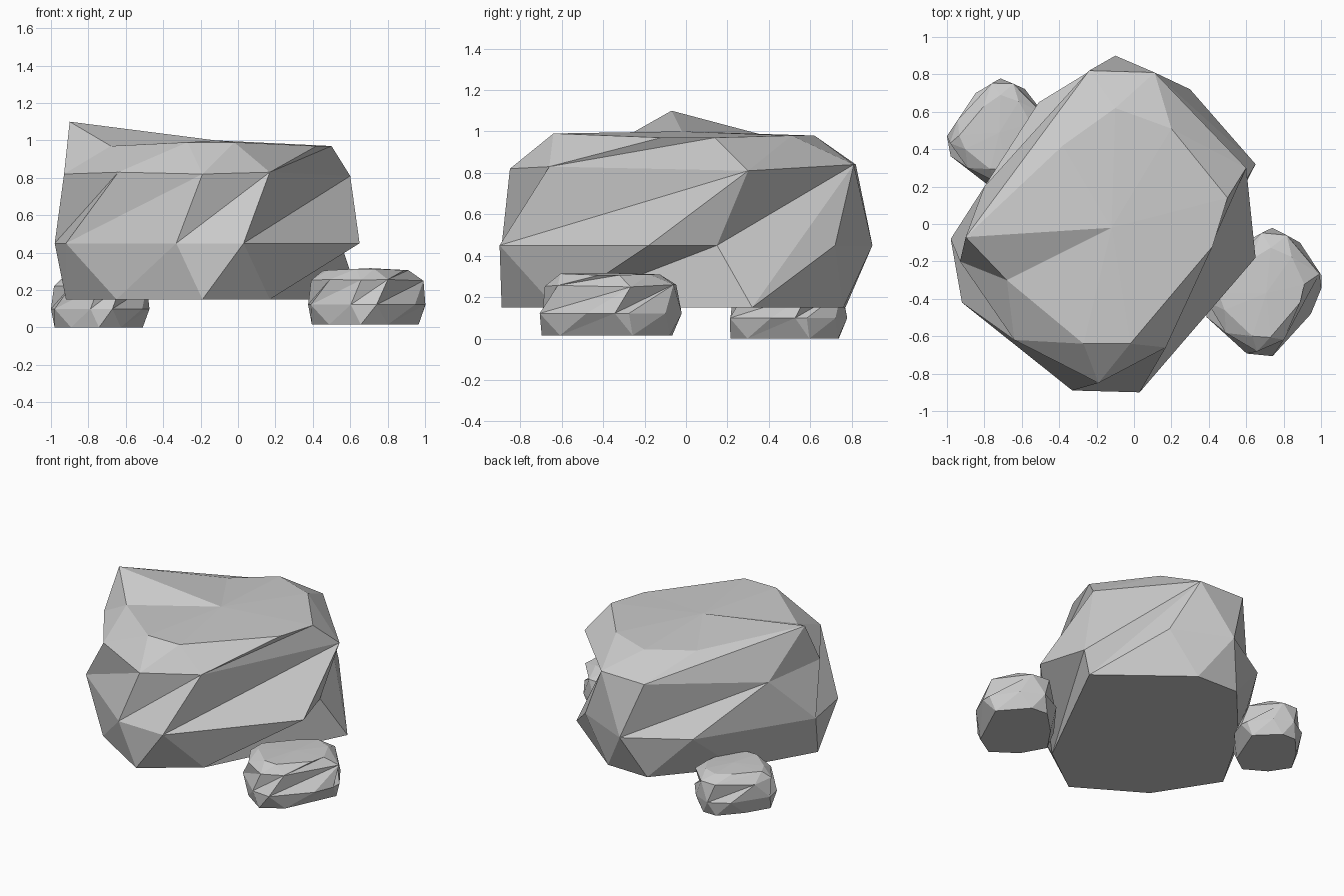
import bpy, bmesh
from mathutils import Matrix, Vector

if "Cube" in bpy.data.objects:
    bpy.data.objects.remove(bpy.data.objects["Cube"])

# Rock cross-sections, counter-clockwise from the front
BASE = [(x, y, .15) for x, y in [(-.19, -.89), (.17, -.63), (.65, .32), (.09, .76),
                                 (-.23, .77), (-.63, .31), (-.92, -.19), (-.65, -.61)]]
WAIST = [(x, y, .45) for x, y in [(-.33, -.89), (.03, -.9), (.65, -.18), (.55, .15), (.65, .32),
                                  (.3, .72), (-.1, .9), (-.51, .65), (-.98, -.08), (-.92, -.42)]]
WAIST[4] = BASE[2]      # here the upper facet runs right down to the base
SHOULDER = [(-.19, -.85, .82), (.17, -.66, .83), (.6, .3, .81), (.11, .81, .84),
            (-.24, .82, .84), (-.8, .2, .77), (-.93, -.2, .82), (-.64, -.62, .83)]
TOP = [(-.27, -.64, .99), (-.02, -.64, .99), (.42, -.12, .97), (.5, .14, .97), (.2, .51, .98),
       (-.1, .62, .98), (-.38, .42, .97), (-.9, -.07, 1.1), (-.68, -.3, .97)]
CROWN = (-.12, -.02, 1.0)
PIVOT = Vector((-.165, 0, .15))


def replaced(ring, changes):
    return [changes.get(k, p) for k, p in enumerate(ring)]


def lace(bm, low, high, steps):
    """Join two rings with triangles: u advances the upper ring, l the lower."""
    i = j = 0
    for s in steps:
        a, b = low[i % len(low)], high[j % len(high)]
        if s == "u":
            j += 1
            c = high[j % len(high)]
        else:
            i += 1
            c = low[i % len(low)]
        if len({a, b, c}) == 3:
            bm.faces.new((a, c, b))


def rock(name, base_pts, waist_pts, top_pts, matrix=Matrix()):
    bm = bmesh.new()
    base = [bm.verts.new(p) for p in base_pts]
    waist = [base[2] if p == base_pts[2] else bm.verts.new(p) for p in waist_pts]
    shoulder = [bm.verts.new(p) for p in SHOULDER]
    top = [bm.verts.new(p) for p in top_pts]
    crown = bm.verts.new(CROWN)
    bm.faces.new(base[::-1])
    lace(bm, base, waist, "uluuluulululululul")
    lace(bm, waist, shoulder, "ulullullluulluulul")
    lace(bm, shoulder, top, "uluulululuullulul")
    for k, v in enumerate(top):
        bm.faces.new((v, top[(k + 1) % len(top)], crown))
    bm.transform(matrix)
    bmesh.ops.recalc_face_normals(bm, faces=bm.faces[:])
    mesh = bpy.data.meshes.new(name)
    bm.to_mesh(mesh)
    bm.free()
    bpy.context.collection.objects.link(bpy.data.objects.new(name, mesh))


def stone(name, place, scale, turn):
    """Small rounded version of the boulder."""
    matrix = (Matrix.Translation(place) @ Matrix.Rotation(turn, 4, "Z")
              @ Matrix.Diagonal((*scale, 1)) @ Matrix.Translation(-PIVOT))
    rock(name,
         replaced(BASE, {2: (.53, .32, .15)}),
         replaced(WAIST, {2: (.52, -.27, .45), 3: (.64, .1, .45), 4: (.63, .28, .45)}),
         replaced(TOP, {2: (.36, -.12, .97), 3: (.4, .14, .97), 7: (-.78, -.07, .96)}),
         matrix)


# Large boulder and the two small stones beside it
rock("boulder", BASE, WAIST, TOP)
stone("right_stone", (.69, -.36, .015), (.385, .38, .355), -.07)
stone("left_stone", (-.735, .495, 0), (.325, .315, .33), 0)
